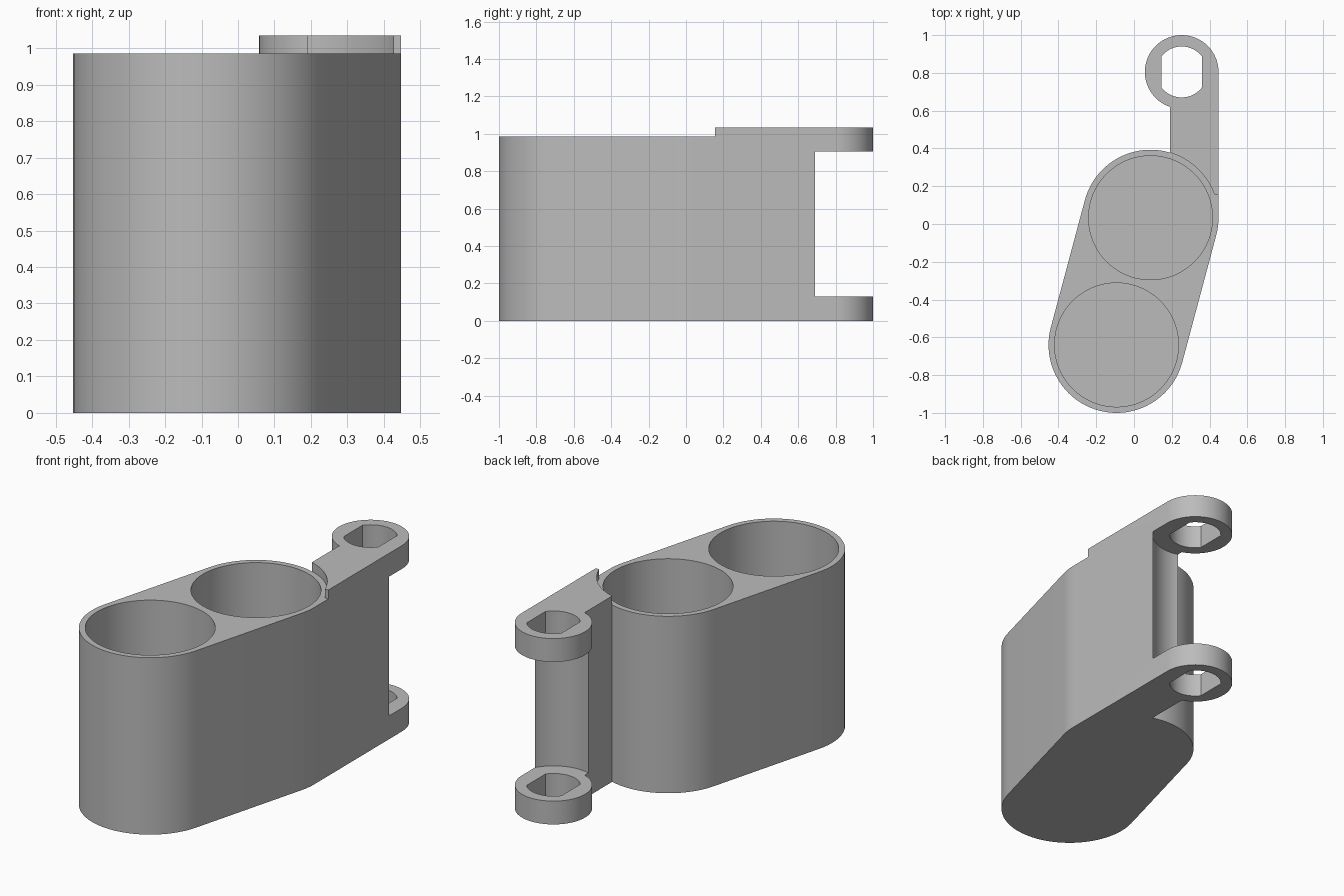
import bpy, bmesh
from math import cos, sin, radians, acos, degrees, atan2, pi

if "Cube" in bpy.data.objects:
    bpy.data.objects.remove(bpy.data.objects["Cube"])

FRONT, REAR, PIN = (-0.0925, -0.64), (0.0875, 0.033), (0.2525, 0.805)
OUTER, BORE, RING = 0.36, 0.328, 0.195
BODY_TOP, ARM_TOP, LUG = 0.985, 1.035, 0.13
ARM_LEFT, ARM_RIGHT = 0.19, PIN[0] + RING


def arc(centre, r, a0, a1, n):
    return [(centre[0] + r * cos(radians(a0 + (a1 - a0) * i / n)),
             centre[1] + r * sin(radians(a0 + (a1 - a0) * i / n))) for i in range(n + 1)]


def circle(centre, r, n=96):
    return arc(centre, r, 0, 360, n)[:-1]


def prism(name, points, z0, z1):
    bm = bmesh.new()
    base = bm.faces.new([bm.verts.new((x, y, z0)) for x, y in points])
    top = bmesh.ops.extrude_face_region(bm, geom=[base])["geom"]
    for v in top:
        if isinstance(v, bmesh.types.BMVert):
            v.co.z = z1
    bmesh.ops.recalc_face_normals(bm, faces=bm.faces)
    mesh = bpy.data.meshes.new(name)
    bm.to_mesh(mesh)
    bm.free()
    ob = bpy.data.objects.new(name, mesh)
    bpy.context.collection.objects.link(ob)
    return ob


def combine(target, other, operation):
    mod = target.modifiers.new(operation, "BOOLEAN")
    mod.operation, mod.solver, mod.object = operation, "EXACT", other
    bpy.context.view_layer.objects.active = target
    bpy.ops.object.modifier_apply(modifier=mod.name)
    bpy.data.objects.remove(other)


# Slanted double-barrel body
tilt = degrees(atan2(REAR[1] - FRONT[1], REAR[0] - FRONT[0]))
holder = prism("twin_holder",
               arc(REAR, OUTER, tilt - 90, tilt + 90, 48) + arc(FRONT, OUTER, tilt + 90, tilt + 270, 48),
               0, BODY_TOP)

# Hinge arm with rounded end
meet = 360 - degrees(acos((ARM_LEFT - PIN[0]) / RING))
arm = prism("hinge_arm",
            [(ARM_LEFT, REAR[1]), (ARM_RIGHT, REAR[1])] + arc(PIN, RING, 0, meet, 64), 0, ARM_TOP)

# Raised lip of the arm stops at the barrel outline
combine(arm, prism("lip_cutter", circle(REAR, OUTER), BODY_TOP, 1.2), "DIFFERENCE")
combine(arm, prism("step_cutter", [(0, -0.2), (0.6, -0.2), (0.6, 0.155), (0, 0.155)],
                   BODY_TOP, 1.2), "DIFFERENCE")

# Gap between the two lugs
combine(arm, prism("gap_cutter", circle(PIN, 0.226), LUG, ARM_TOP - LUG), "DIFFERENCE")

# Keyed pin hole with two flat sides
half = degrees(acos(0.107 / 0.135))
combine(arm, prism("pin_cutter", arc(PIN, 0.135, half, 180 - half, 24)
                   + arc(PIN, 0.135, 180 + half, 360 - half, 24), -0.1, 1.2), "DIFFERENCE")

# Soften the two upright corners of the web
bm = bmesh.new()
bm.from_mesh(arm.data)
bmesh.ops.remove_doubles(bm, verts=bm.verts, dist=0.0001)
corners = []
for e in bm.edges:
    a, b = e.verts
    on_side = min(abs(a.co.x - ARM_LEFT), abs(a.co.x - ARM_RIGHT)) < 0.001
    upright = abs(a.co.x - b.co.x) + abs(a.co.y - b.co.y) < 0.001
    inside = LUG - 0.01 < min(a.co.z, b.co.z) and max(a.co.z, b.co.z) < ARM_TOP - LUG + 0.01
    if on_side and upright and inside and 0.5 < a.co.y < 0.75:
        corners.append(e)
bmesh.ops.bevel(bm, geom=corners, offset=0.012, segments=4, profile=0.5, affect="EDGES")
bm.to_mesh(arm.data)
bm.free()

# Join arm and body, then bore the two cups
combine(holder, arm, "UNION")
for centre in (FRONT, REAR):
    combine(holder, prism("bore_cutter", circle(centre, BORE), 0.03, 1.2), "DIFFERENCE")

# Plain grey finish
grey = bpy.data.materials.new("plain_grey")
grey.use_nodes = True
colour = (0.5, 0.5, 0.5, 1)
grey.diffuse_color = colour
grey.node_tree.nodes["Principled BSDF"].inputs["Base Color"].default_value = colour
holder.data.materials.clear()
holder.data.materials.append(grey)
for p in holder.data.polygons:
    p.material_index = 0

bpy.ops.object.select_all(action="DESELECT")
holder.select_set(True)
bpy.context.view_layer.objects.active = holder
bpy.ops.object.shade_smooth_by_angle(angle=radians(30))
